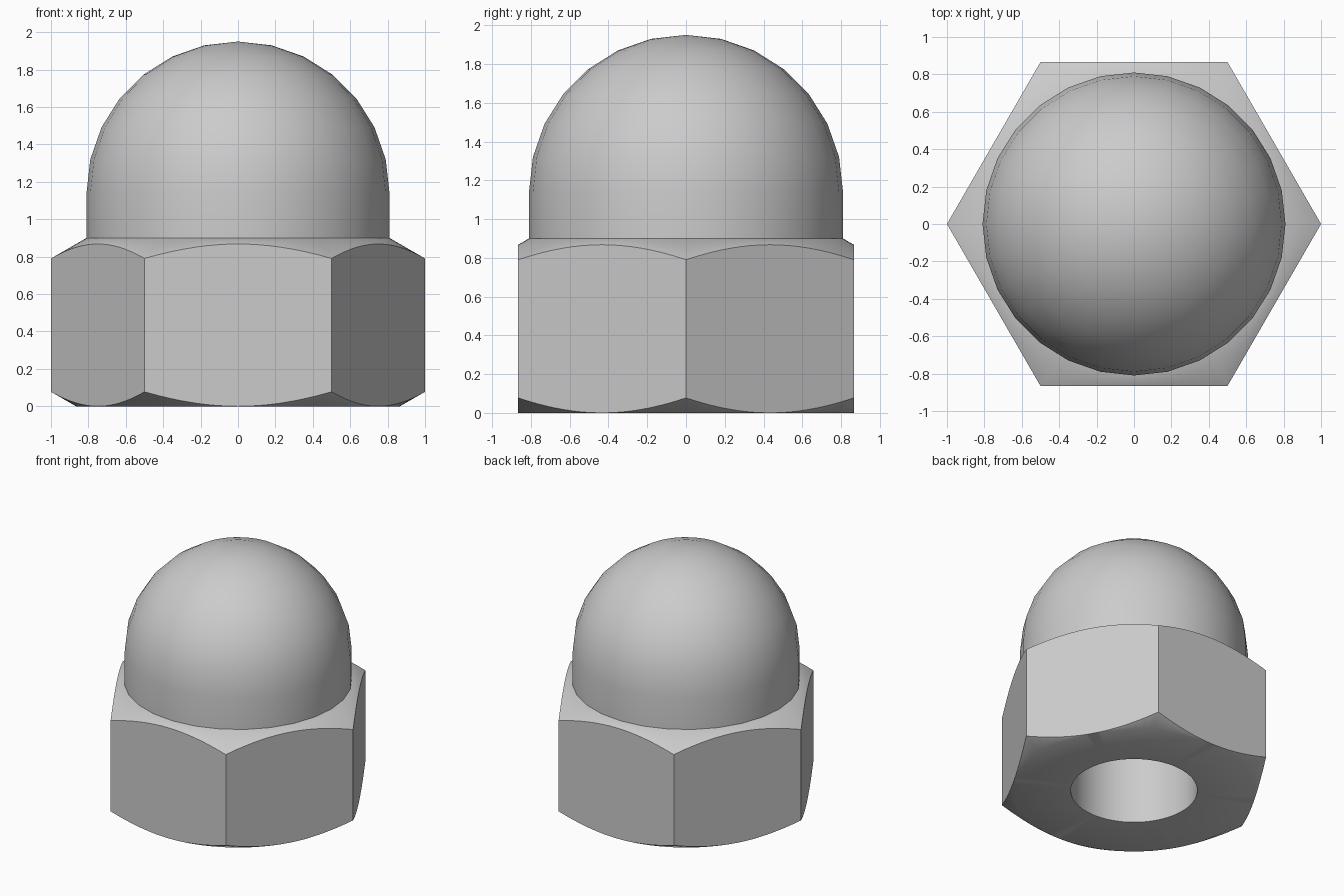
import bpy, bmesh, math

default = bpy.data.objects.get("Cube")
if default:
    bpy.data.objects.remove(default, do_unlink=True)

steel = bpy.data.materials.new("steel_grey")
steel.use_nodes = True
grey = (0.6, 0.6, 0.6, 1)
steel.diffuse_color = grey
steel.node_tree.nodes["Principled BSDF"].inputs["Base Color"].default_value = grey

APOTHEM = math.sqrt(3) / 2
DOME_R, BORE_R, NUT_TOP = 0.81, 0.45, 0.9
SLOPE = math.tan(math.radians(30))


def loft(name, rings, flip=False):
    """Bridge closed rings of points, in order from bottom to top."""
    bm = bmesh.new()
    loops = [[bm.verts.new(p) for p in ring] for ring in rings]
    n = len(loops[0])
    for low, high in zip(loops, loops[1:]):
        for i in range(n):
            j = (i + 1) % n
            bm.faces.new((low[i], low[j], high[j], high[i]))
    bmesh.ops.remove_doubles(bm, verts=bm.verts, dist=1e-4)
    if flip:
        bmesh.ops.reverse_faces(bm, faces=bm.faces)
    mesh = bpy.data.meshes.new(name)
    bm.to_mesh(mesh)
    bm.free()
    mesh.materials.append(steel)
    obj = bpy.data.objects.new(name, mesh)
    bpy.context.collection.objects.link(obj)
    bpy.ops.object.select_all(action="DESELECT")
    obj.select_set(True)
    bpy.context.view_layer.objects.active = obj
    bpy.ops.object.shade_smooth_by_angle(angle=math.radians(35))
    return obj


def circle(r, z, n):
    return [(r * math.cos(math.tau * i / n), r * math.sin(math.tau * i / n), z)
            for i in range(n)]


def hexagon(height, n):
    """Points round the hexagon, with z given by a function of radius."""
    points = []
    for i in range(n):
        a = math.tau * i / n
        r = APOTHEM / math.cos(a % (math.pi / 3) - math.pi / 6)
        points.append((r * math.cos(a), r * math.sin(a), height(r)))
    return points


# Hexagonal nut: conical chamfers cut the flat sides in curved arcs
SIDES = 96
loft("hex_nut", [
    circle(BORE_R, 0, SIDES),
    circle(APOTHEM, 0, SIDES),
    hexagon(lambda r: (r - APOTHEM) * SLOPE, SIDES),
    hexagon(lambda r: NUT_TOP - (r - DOME_R) * SLOPE, SIDES),
    circle(DOME_R, NUT_TOP, SIDES),
    circle(DOME_R - 0.03, NUT_TOP, SIDES),
])

# Domed cap: short cylinder with a hemisphere
SEGMENTS, STEPS, CENTRE = 28, 7, 1.14
dome = [circle(DOME_R, NUT_TOP, SEGMENTS)]
for k in range(STEPS + 1):
    a = math.pi / 2 * k / STEPS
    dome.append(circle(DOME_R * math.cos(a), CENTRE + DOME_R * math.sin(a), SEGMENTS))
loft("dome_cap", dome)

# Blind bore, facing inwards
loft("bore", [
    circle(BORE_R, 0, SIDES),
    circle(BORE_R, 1.2, SIDES),
    circle(0, 1.4, SIDES),
], flip=True)
